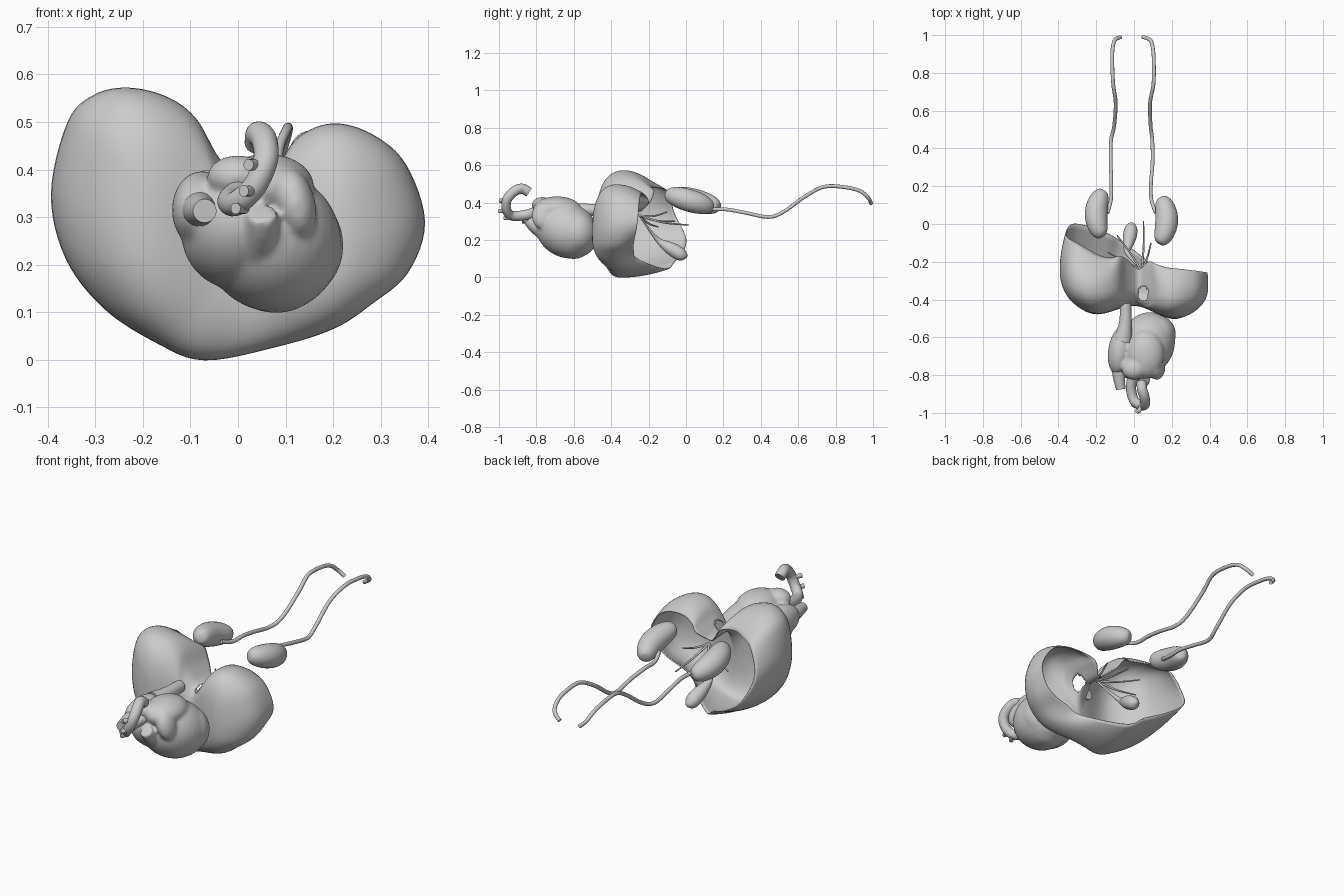
import bpy, bmesh, math
from mathutils import Vector, Matrix


def spline(pts, n, closed=False):
    """Catmull-Rom samples through points of any dimension."""
    out, m = [], len(pts)
    get = (lambda i: pts[i % m]) if closed else (lambda i: pts[max(0, min(m - 1, i))])
    for i in range(m if closed else m - 1):
        a, b, c, d = get(i - 1), get(i), get(i + 1), get(i + 2)
        for k in range(n):
            t = k / n
            out.append([0.5 * (2 * q + (r - p) * t + (2 * p - 5 * q + 4 * r - s) * t * t
                               + (3 * q - p - 3 * r + s) * t ** 3)
                        for p, q, r, s in zip(a, b, c, d)])
    if not closed:
        out.append(list(pts[-1]))
    return out


def add_tube(bm, pts, sides=16, n=6):
    """Tube through (x, y, z, radius) points."""
    path = spline(pts, n)
    cs = [Vector(p[:3]) for p in path]
    rings, u = [], None
    for i, c in enumerate(cs):
        t = (cs[min(i + 1, len(cs) - 1)] - cs[max(i - 1, 0)]).normalized()
        u = t.orthogonal() if u is None else u - t * u.dot(t)
        u.normalize()
        w = t.cross(u)
        r = max(path[i][3], 0.001)
        rings.append([bm.verts.new(c + r * (u * math.cos(a) + w * math.sin(a)))
                      for a in (2 * math.pi * k / sides for k in range(sides))])
    for a, b in zip(rings, rings[1:]):
        for k in range(sides):
            j = (k + 1) % sides
            bm.faces.new((a[k], a[j], b[j], b[k]))
    bm.faces.new(rings[0][::-1])
    bm.faces.new(rings[-1])


def add_ball(bm, centre, radii, rot=(0, 0, 0)):
    m = Matrix.Translation(centre)
    for angle, axis in zip(rot[::-1], "ZYX"):
        m = m @ Matrix.Rotation(math.radians(angle), 4, axis)
    bmesh.ops.create_uvsphere(bm, u_segments=32, v_segments=20, radius=1,
                              matrix=m @ Matrix.Diagonal((*radii, 1)))


def finish(bm, name, angle=50):
    me = bpy.data.meshes.new(name)
    bm.to_mesh(me)
    bm.free()
    ob = bpy.data.objects.new(name, me)
    bpy.context.collection.objects.link(ob)
    bpy.ops.object.select_all(action='DESELECT')
    bpy.context.view_layer.objects.active = ob
    ob.select_set(True)
    bpy.ops.object.shade_smooth_by_angle(angle=math.radians(angle))
    return ob


def tubes(name, paths, sides=12, n=6):
    bm = bmesh.new()
    for p in paths:
        add_tube(bm, p, sides, n)
    return finish(bm, name)


# Liver: hollow two-lobed dome, open at the back, lower edge curling up
# outline: x, z, y at widest section, y of rim, rim scale
outline = [
    (-0.39, 0.35, -0.24, -0.06, 0.92), (-0.355, 0.50, -0.28, -0.10, 0.86),
    (-0.30, 0.555, -0.31, -0.14, 0.78), (-0.23, 0.569, -0.33, -0.17, 0.76),
    (-0.15, 0.55, -0.33, -0.18, 0.78), (-0.09, 0.505, -0.33, -0.17, 0.85),
    (-0.04, 0.42, -0.34, -0.19, 0.93), (0.025, 0.36, -0.34, -0.24, 0.97),
    (0.085, 0.41, -0.35, -0.20, 0.93), (0.13, 0.467, -0.36, -0.21, 0.85),
    (0.20, 0.494, -0.37, -0.23, 0.84), (0.28, 0.472, -0.36, -0.24, 0.9),
    (0.35, 0.41, -0.34, -0.25, 0.96), (0.39, 0.29, -0.33, -0.26, 0.99),
    (0.355, 0.185, -0.36, -0.28, 0.9), (0.28, 0.12, -0.39, -0.28, 0.74),
    (0.20, 0.068, -0.38, -0.27, 0.7), (0.08, 0.03, -0.36, -0.19, 0.78),
    (-0.07, 0.002, -0.35, -0.10, 0.78), (-0.17, 0.038, -0.32, -0.06, 0.7),
    (-0.28, 0.11, -0.28, -0.02, 0.77), (-0.36, 0.215, -0.25, -0.0, 0.9)]
CX, CZ = 0.0, 0.2


def front_y(x):
    t = min(abs(x) / 0.25, 1)
    t = t * t * (3 - 2 * t)
    return -0.43 - t * (0.095 if x > 0 else 0.075)


bm = bmesh.new()
loop = spline(outline, 6, closed=True)
FRONT, WALL = 18, 10
rings = []
for i in range(1, FRONT + WALL + 1):
    ring = []
    for x, z, yw, yr, sr in loop:
        if i <= FRONT:
            s = math.sin(math.pi / 2 * i / FRONT)
            px = CX + (x - CX) * s
            y = yw + (front_y(px) - yw) * max(0, 1 - s ** 2.5) ** (1 / 2.3)
        else:
            v = (i - FRONT) / WALL
            s = 1 - (1 - sr) * v * v
            px, y = CX + (x - CX) * s, yw + (yr - yw) * v
        ring.append(bm.verts.new((px, y, CZ + (z - CZ) * s)))
    rings.append(ring)
tip = bm.verts.new((CX, front_y(0), CZ))
N = len(loop)
for k in range(N):
    j = (k + 1) % N
    bm.faces.new((tip, rings[0][k], rings[0][j]))
    for a, b in zip(rings, rings[1:]):
        bm.faces.new((a[k], b[k], b[j], a[j]))
# opening for the great vein in the notch
hole = [f for f in bm.faces if f.calc_center_median().z > 0.25
        and ((f.calc_center_median().x - 0.05) / 0.028) ** 2
        + ((f.calc_center_median().y + 0.37) / 0.04) ** 2 < 1]
bmesh.ops.delete(bm, geom=hole, context='FACES')
liver = finish(bm, "liver", 60)
mod = liver.modifiers.new("thickness", 'SOLIDIFY')
mod.thickness, mod.offset = 0.006, 0

# Heart: overlapping chambers fused into one skin
bm = bmesh.new()
add_ball(bm, (0.07, -0.635, 0.25), (0.145, 0.175, 0.145), (-22, 0, -18))  # ventricles
add_ball(bm, (0.115, -0.585, 0.24), (0.107, 0.105, 0.115))
add_ball(bm, (-0.005, -0.68, 0.27), (0.115, 0.15, 0.115), (-25, 0, 0))
add_ball(bm, (0.08, -0.60, 0.20), (0.11, 0.10, 0.102))                  # apex
add_ball(bm, (-0.075, -0.67, 0.315), (0.062, 0.13, 0.082), (0, 0, -8))  # right atrium
add_ball(bm, (0.06, -0.69, 0.365), (0.10, 0.13, 0.068))                 # left atrium
add_ball(bm, (0.12, -0.765, 0.33), (0.042, 0.06, 0.075), (0, -15, 0))   # auricle
add_ball(bm, (0.0, -0.77, 0.385), (0.065, 0.055, 0.045))
add_tube(bm, [(0.04, -0.70, 0.20, 0.06), (0.04, -0.76, 0.24, 0.045),
              (0.05, -0.815, 0.28, 0.036), (0.05, -0.84, 0.31, 0.033)])  # outflow
heart = finish(bm, "heart", 180)
mod = heart.modifiers.new("fuse", 'REMESH')
mod.mode, mod.voxel_size, mod.use_smooth_shade = 'VOXEL', 0.008, True
mod = heart.modifiers.new("relax", 'SMOOTH')
mod.factor, mod.iterations = 0.5, 8

# Great vessels
tubes("great_veins", [
    [(-0.045, -0.42, 0.36, 0.03), (-0.045, -0.52, 0.36, 0.034), (-0.06, -0.62, 0.35, 0.05)],
    [(-0.08, -0.70, 0.32, 0.045), (-0.08, -0.80, 0.315, 0.034), (-0.07, -0.875, 0.313, 0.025)]],
    20)
tubes("aorta", [
    [(0.02, -0.77, 0.36, 0.032), (-0.015, -0.85, 0.335, 0.028), (-0.002, -0.93, 0.33, 0.026),
     (0.035, -0.96, 0.365, 0.025), (0.058, -0.955, 0.42, 0.026), (0.055, -0.915, 0.462, 0.027),
     (0.043, -0.875, 0.474, 0.027), (0.04, -0.84, 0.455, 0.026)]], 20, 8)
tubes("aorta_branches", [
    [(x + 0.02, y + 0.035, z, 0.011), (x, y, z, 0.012)]
    for x, y, z in ((0.022, -0.995, 0.41), (0.012, -1.0, 0.355), (-0.005, -0.97, 0.318))], 14, 4)

# Kidneys: bent, round-ended bean shapes
for side, name, cx, cy in ((-1, "left", -0.187, 0.055), (1, "right", 0.16, 0.018)):
    pts = []
    for k in range(17):
        a = math.pi * k / 16
        t = -math.cos(a)
        pts.append((cx + side * (0.013 - 0.036 * t * t) + 0.004 * t,
                    cy + 0.122 * t, 0.411 - 0.036 * t, 0.06 * math.sin(a) ** 0.65))
    tubes(name + "_kidney", [pts], 28, 3)

# Ureters: y and z are shared, x differs per side
yz = [(0.06, 0.385), (0.13, 0.365), (0.22, 0.363), (0.32, 0.345), (0.44, 0.323), (0.52, 0.35),
      (0.64, 0.435), (0.74, 0.485), (0.85, 0.482), (0.93, 0.462), (0.975, 0.425), (0.99, 0.395)]
for name, xs in (
        ("left", (-.14, -.122, -.12, -.123, -.122, -.105, -.097, -.11, -.115, -.113, -.1, -.07)),
        ("right", (.115, .092, .09, .098, .097, .088, .085, .103, .105, .1, .085, .045))):
    tubes(name + "_ureter", [[(x, y, z, 0.01) for x, (y, z) in zip(xs, yz)]])

# Gallbladder, tapering into its neck
tubes("gallbladder", [[
    (-0.012, 0.004, 0.105, 0.002), (-0.013, -0.004, 0.111, 0.02), (-0.016, -0.026, 0.122, 0.034),
    (-0.022, -0.065, 0.145, 0.036), (-0.03, -0.105, 0.168, 0.028), (-0.035, -0.15, 0.20, 0.014),
    (0.0, -0.20, 0.26, 0.006), (0.035, -0.24, 0.32, 0.005)]], 20)

# Bile ducts fanning out from one junction
hub = (0.04, -0.25, 0.33)
ends = [(0.05, 0.015, 0.28), (-0.09, -0.06, 0.30), (-0.14, -0.15, 0.27), (0.09, -0.10, 0.35)]
tubes("bile_ducts", [
    [(*hub, 0.006),
     (*[(h + e) / 2 + d for h, e, d in zip(hub, end, (0.006, 0, -0.012))], 0.005),
     (*end, 0.0035)] for end in ends], 8)
